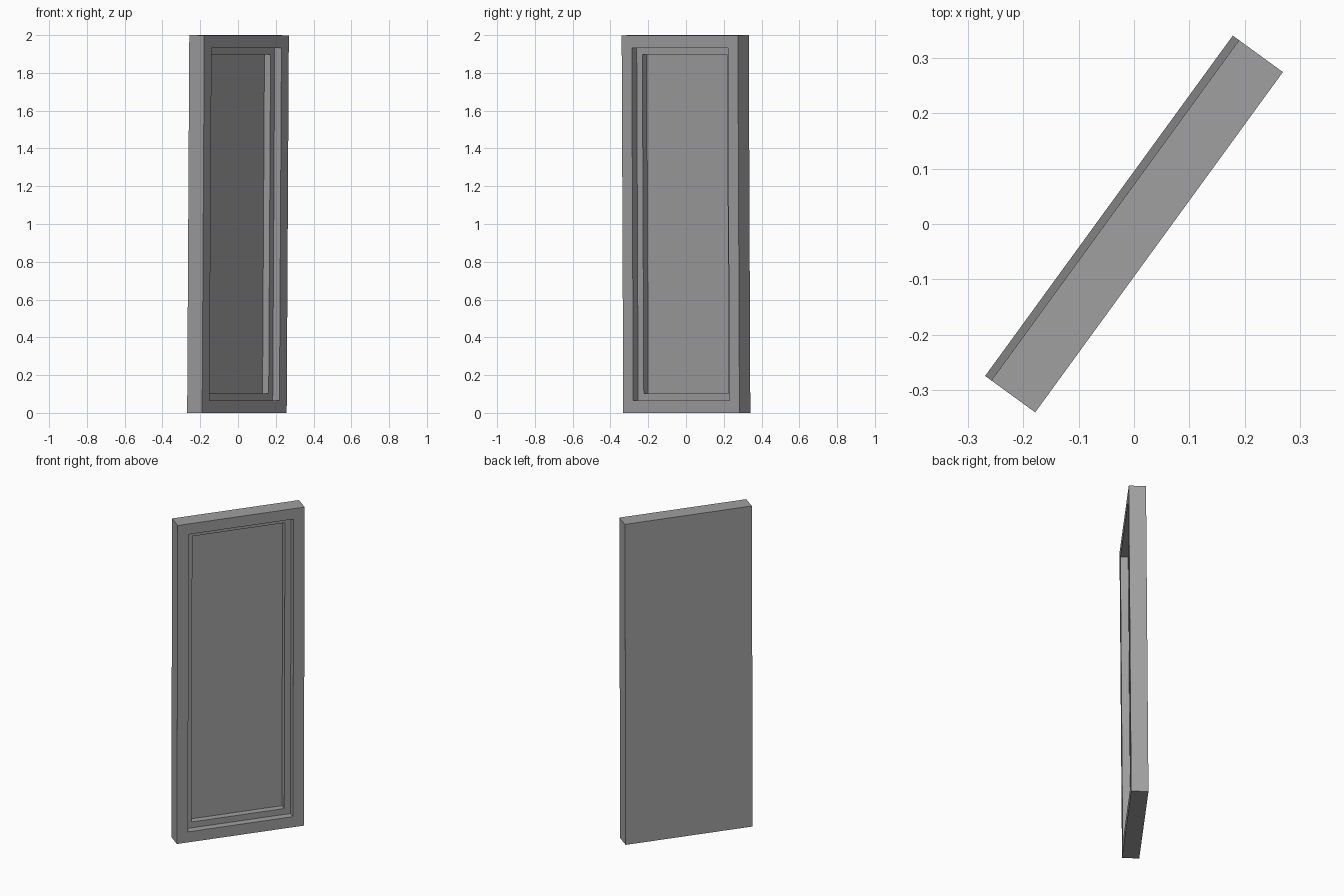
import bpy, bmesh, math
from mathutils import Matrix, Vector

old = bpy.data.objects.get("Cube")
if old:
    bpy.data.objects.remove(old, do_unlink=True)

# Overall panel size, placement and the two recess steps (border, depth)
WIDTH, THICK, HEIGHT = 0.761, 0.098, 1.999
TURN = math.radians(53.95)
LEAN = 0.007
STEPS = [(0.066, 0.044), (0.037, 0.040)]

# Plain grey surface
grey = bpy.data.materials.new("plain grey")
grey.use_nodes = True
colour = (0.35, 0.35, 0.35, 1)
grey.diffuse_color = colour
grey.node_tree.nodes["Principled BSDF"].inputs["Base Color"].default_value = colour

# Solid slab
bm = bmesh.new()
bmesh.ops.create_cube(bm, size=1, matrix=Matrix.Diagonal((WIDTH, THICK, HEIGHT, 1)))
bm.normal_update()
front = min(bm.faces, key=lambda f: f.calc_center_median().y)

# Stepped recess in the front face: inset a border, then push in with straight walls
for border, depth in STEPS:
    bmesh.ops.inset_region(bm, faces=[front], thickness=border, use_even_offset=True)
    bmesh.ops.inset_region(bm, faces=[front], thickness=0, depth=0)
    bmesh.ops.translate(bm, verts=front.verts, vec=Vector((0, depth, 0)))

# Turn and lean the panel, then stand it on the ground
bm.transform(Matrix.Rotation(TURN, 4, "Z") @ Matrix.Rotation(LEAN, 4, "X"))
bmesh.ops.translate(bm, verts=bm.verts, vec=(0, 0, -min(v.co.z for v in bm.verts)))
bm.normal_update()

mesh = bpy.data.meshes.new("recessed_door_panel")
bm.to_mesh(mesh)
bm.free()
mesh.materials.append(grey)
panel = bpy.data.objects.new("recessed_door_panel", mesh)
bpy.context.collection.objects.link(panel)
